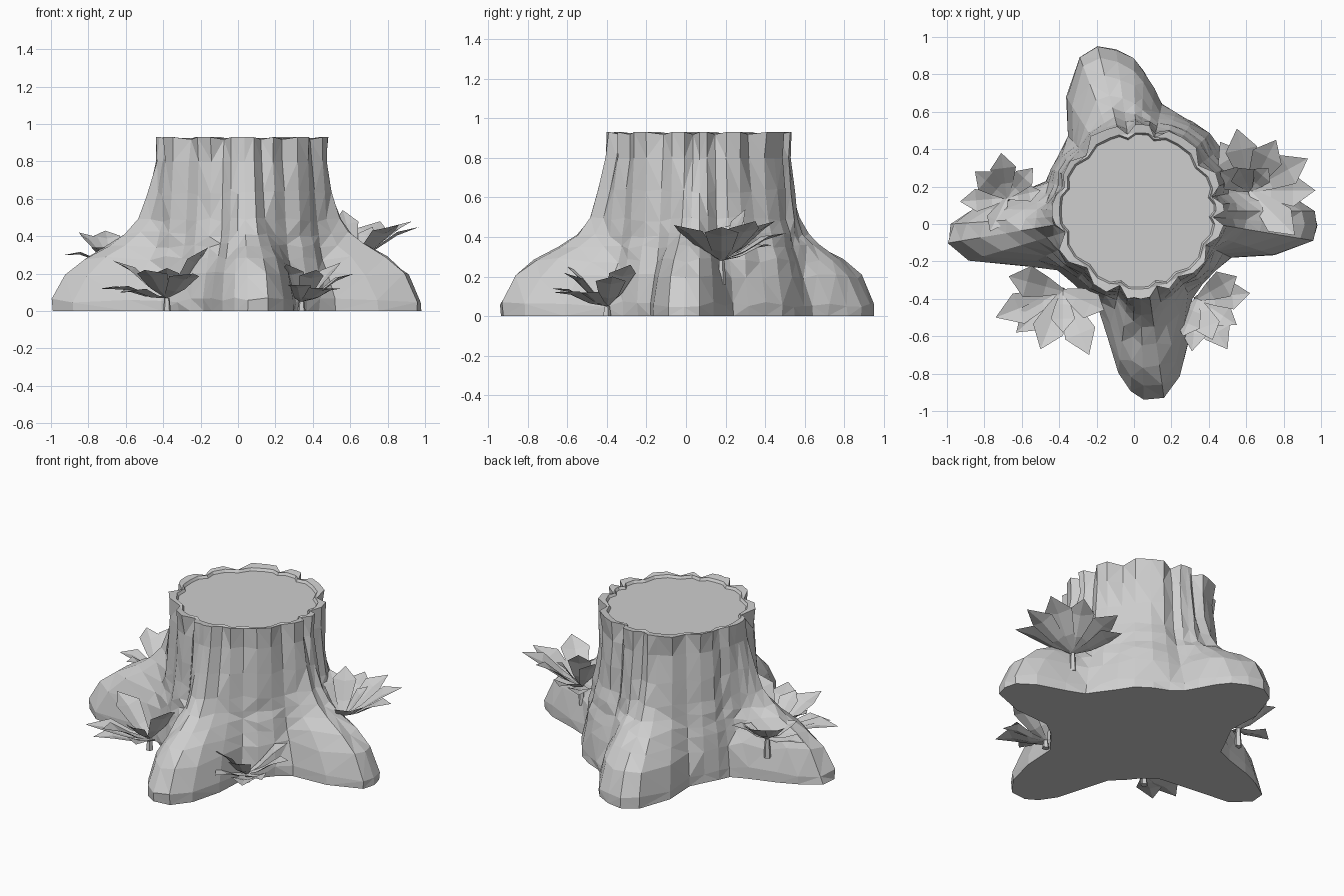
import bpy, bmesh, math, random
from mathutils import Vector

random.seed(11)
cube = bpy.data.objects.get("Cube")
if cube:
    bpy.data.objects.remove(cube, do_unlink=True)

grey = bpy.data.materials.new("pale_grey")
grey.use_nodes = True
colour = (0.62, 0.62, 0.62, 1)
grey.diffuse_color = colour
grey.node_tree.nodes["Principled BSDF"].inputs["Base Color"].default_value = colour


def finish(bm, name):
    mesh = bpy.data.meshes.new(name)
    bm.to_mesh(mesh)
    bm.free()
    mesh.materials.append(grey)
    obj = bpy.data.objects.new(name, mesh)
    bpy.context.collection.objects.link(obj)
    return obj


# Stump: stacked rings, each the union of a round trunk and four tapering roots
CENTRE = Vector((0.02, 0.07, 0))
SEGMENTS = 46
# direction, reach, relative width
ROOTS = [(-5, .97, .85), (104, .9, 1.1), (189, 1.03, .85), (-85, 1.01, 1)]
# height, trunk radius, root reach factor, root half width
LEVELS = [(0, .52, 1, .26), (.06, .52, .995, .26), (.2, .51, .93, .23),
          (.28, .495, .83, .2), (.35, .485, .7, .18), (.41, .475, .61, .16),
          (.49, .465, .545, .16), (.63, .455, .49, .17), (.8, .445, .43, .18),
          (.93, .455, .3, .18)]
GROOVES = (12, 42, 77, 100, 128, 161, 200, 228, 253, 282, 300, 330, 357)


def radius(angle, z, trunk, reach, width):
    back_fill = max(0, math.cos(angle - math.radians(50))) ** 6
    total = (trunk + 0.05 * back_fill * max(0, 1 - z / 0.6)) ** 14
    for direction, length, broad in ROOTS:
        a = angle - math.radians(direction)
        if math.cos(a) > 0:
            along = math.cos(a) / (length * reach)
            across = abs(math.sin(a)) / (width * broad)
            total += (along ** 2.6 + across ** 2.6) ** (-14 / 2.6)
    return total ** (1 / 14)


def ring_point(angle, r, z):
    return CENTRE + Vector((r * math.cos(angle), r * math.sin(angle), z))


def build_stump():
    bm = bmesh.new()
    # segments gather towards the roots
    angles = []
    for i in range(SEGMENTS):
        a = 2 * math.pi * i / SEGMENTS
        angles.append(a - .11 * math.sin(4 * a) + random.uniform(-.015, .015))
    grooves = {min(range(SEGMENTS), key=lambda i: -math.cos(
        angles[i] - math.radians(g))) for g in GROOVES}
    # each bark panel between grooves stands a little in or out
    panel, offsets = 0, []
    for i in range(SEGMENTS):
        if i in grooves:
            panel = random.uniform(-.006, .012)
        offsets.append(-.025 if i in grooves else panel)
    rings = []
    for z, trunk, reach, width in LEVELS:
        ring = []
        for i, a in enumerate(angles):
            r = radius(a, z, trunk, reach, width)
            r += offsets[i] * min(1, .3 + z) + random.uniform(-.008, .008)
            height = z
            if 0 < z < .8:
                height += random.uniform(-.015, .015)
            if z > .9 and i in grooves:
                height -= .012
                r -= .022
            ring.append(bm.verts.new(ring_point(a, r, height)))
        rings.append(ring)
    # thin broken rim with the cut face slightly sunk inside it
    for r, z in ((.418, .924), (.408, .908)):
        rings.append([bm.verts.new(ring_point(
            a, r - (.025 if i in grooves else 0), z))
            for i, a in enumerate(angles)])
    sides = []
    for low, high in zip(rings, rings[1:]):
        for i in range(SEGMENTS):
            j = (i + 1) % SEGMENTS
            sides.append(bm.faces.new((low[i], low[j], high[j], high[i])))
    bmesh.ops.triangulate(bm, faces=sides, quad_method='SHORT_EDGE')
    bm.faces.new(rings[0][::-1])
    bm.faces.new(rings[-1])
    bmesh.ops.recalc_face_normals(bm, faces=bm.faces)
    return finish(bm, "tree_stump")


# Plants: arched, lightly folded, pointed leaves springing from a short stem
def add_leaf(bm, base, tip):
    span = tip - base
    side = span.cross(Vector((0, 0, 1))).normalized()
    rows = []
    for s, w, lift in ((0, .04, 0), (.32, .15, -.008), (.66, .24, .012), (1, 0, 0)):
        mid = base + span * s + Vector((0, 0, lift))
        half = side * w * min(span.length, .36)
        rise = Vector((0, 0, half.length * .22))
        if w:
            rows.append([bm.verts.new(mid - half + rise), bm.verts.new(mid),
                         bm.verts.new(mid + half + rise)])
        else:
            rows.append([bm.verts.new(mid)])
    for a, b in zip(rows, rows[1:]):
        for k in (0, 1):
            if len(b) == 1:
                bm.faces.new((a[k], a[k + 1], b[0]))
            else:
                bm.faces.new((a[k], a[k + 1], b[k + 1], b[k]))


def build_plant(name, base, tips):
    base = Vector(base)
    bm = bmesh.new()
    for tip in tips:
        add_leaf(bm, base, Vector(tip))
    depth = min(.12, base.z)
    stem = bmesh.ops.create_cone(bm, cap_ends=True, segments=5, radius1=.022,
                                 radius2=.015, depth=depth)
    bmesh.ops.translate(bm, verts=stem["verts"],
                        vec=base - Vector((0, 0, depth / 2)))
    return finish(bm, name)


build_stump()
build_plant("front_plant_wide", (-.38, -.36, .07), [
    (-.74, -.5, .12), (-.67, -.28, .27), (-.63, -.58, .1), (-.5, -.67, .22),
    (-.24, -.7, .2), (-.16, -.46, .34), (-.38, -.58, .23)])
build_plant("front_plant_small", (.34, -.4, .05), [
    (.62, -.37, .2), (.55, -.28, .26), (.55, -.54, .12), (.5, -.67, .12),
    (.31, -.68, .14), (.26, -.6, .25), (.42, -.62, .22)])
build_plant("side_plant_large", (.62, .18, .28), [
    (.55, .51, .42), (.76, .45, .48), (.93, .35, .48), (.97, .18, .45),
    (.86, -.06, .46), (.46, .44, .36), (.46, .28, .5), (.56, .3, .54),
    (.72, .3, .45)])
build_plant("side_plant_small", (-.68, .14, .27), [
    (-.93, .12, .3), (-.85, .28, .42), (-.71, .38, .43), (-.54, .3, .38),
    (-.5, .18, .33), (-.77, -.04, .34)])
